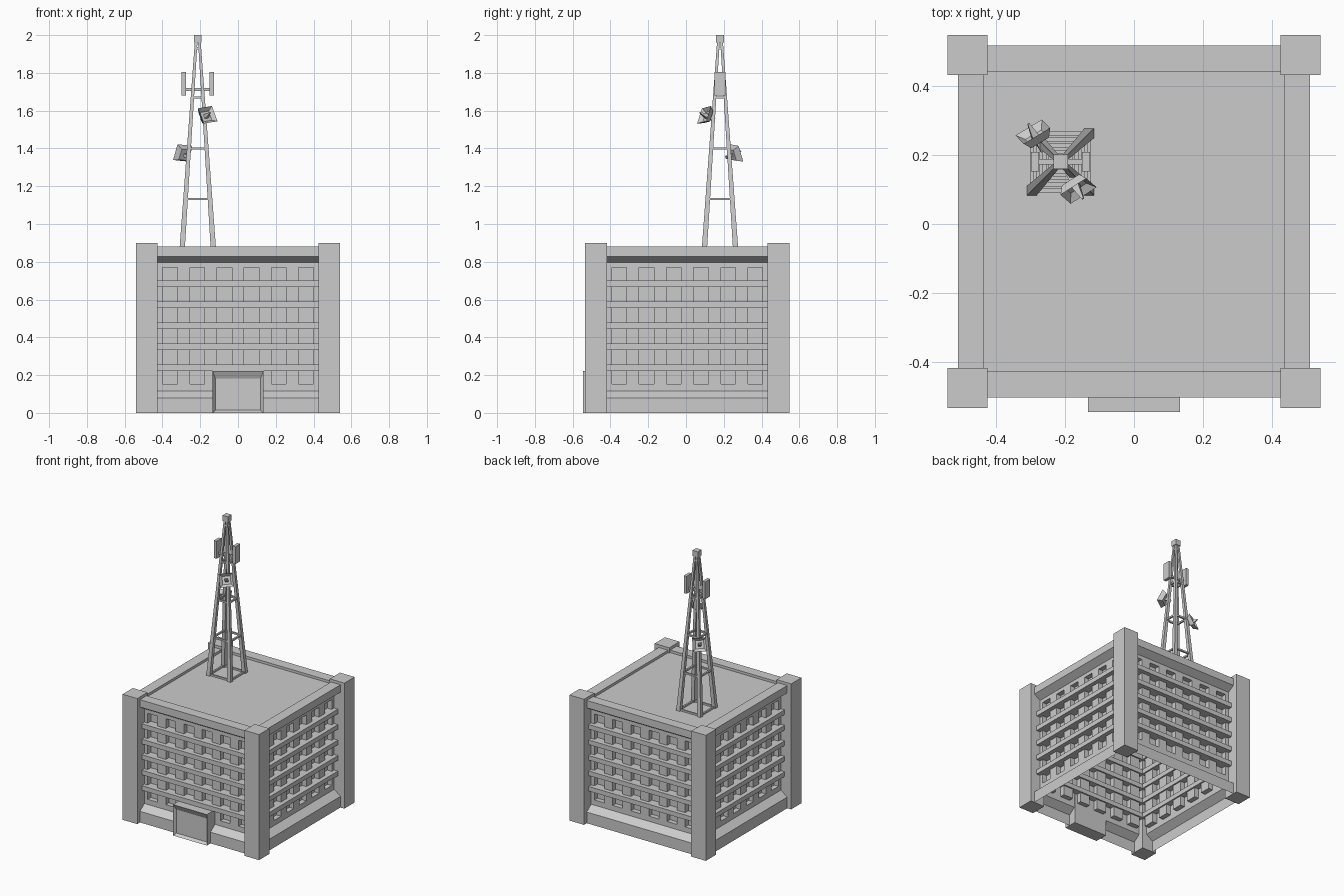
import bpy, bmesh
from math import pi
from mathutils import Vector, Matrix

if "Cube" in bpy.data.objects:
    bpy.data.objects.remove(bpy.data.objects["Cube"])

MID_Y = 0.007
SIDES = ("front", "left", "back", "right")
MAST = Vector((-0.213, 0.18, 0))
ROOF, MAST_TOP = 0.862, 1.965


def finish(name, bm, matrix=Matrix()):
    mesh = bpy.data.meshes.new(name)
    bm.to_mesh(mesh)
    bm.free()
    ob = bpy.data.objects.new(name, mesh)
    ob.matrix_world = matrix
    bpy.context.collection.objects.link(ob)
    return ob


def add_block(bm, low, low_half, high, high_half):
    """Hexahedron between two level rectangles, so it can taper and lean."""
    rings = []
    for c, (hx, hy) in ((low, low_half), (high, high_half)):
        rings.append([bm.verts.new((c[0] + sx * hx, c[1] + sy * hy, c[2]))
                      for sx, sy in ((-1, -1), (1, -1), (1, 1), (-1, 1))])
    a, b = rings
    bm.faces.new(a[::-1])
    bm.faces.new(b)
    for i in range(4):
        j = (i + 1) % 4
        bm.faces.new((a[i], a[j], b[j], b[i]))


def add_box(bm, x, y, z):
    cx, cy = sum(x) / 2, sum(y) / 2
    half = ((x[1] - x[0]) / 2, (y[1] - y[0]) / 2)
    add_block(bm, (cx, cy, z[0]), half, (cx, cy, z[1]), half)


def box(name, x, y, z, matrix=Matrix()):
    bm = bmesh.new()
    add_box(bm, x, y, z)
    return finish(name, bm, matrix)


# Wall skin: swept profile with recessed windows
FLOORS, COLUMNS = 6, 6
PITCH, LEDGE = 0.111, 0.033
WALL, BASE = 0.46, 0.51


def wall(name, matrix):
    xs = [-0.47]
    for i in range(COLUMNS):
        c = (i - (COLUMNS - 1) / 2) * 0.144
        xs += [c - 0.039, c + 0.039]
    xs.append(0.47)
    profile = [(BASE, 0), (BASE, 0.08), (WALL, 0.117)]
    for i in range(FLOORS):
        z = 0.145 + PITCH * i
        profile += [(WALL, max(z, 0.154)), (WALL, min(z + PITCH - LEDGE, 0.77))]
    profile += [(WALL, 0.796), (BASE, 0.827), (BASE, 0.88),
                (0.435, 0.88), (0.435, ROOF - 0.005)]
    bm = bmesh.new()
    grid = [[bm.verts.new((x, -d, z)) for x in xs] for d, z in profile]
    panes = []
    for r in range(len(grid) - 1):
        for c in range(len(xs) - 1):
            f = bm.faces.new((grid[r][c], grid[r][c + 1],
                              grid[r + 1][c + 1], grid[r + 1][c]))
            if c % 2 and r % 2 and 3 <= r < 3 + 2 * FLOORS:
                panes.append(f)
    result = bmesh.ops.extrude_discrete_faces(bm, faces=panes)
    for f in result["faces"]:
        bmesh.ops.translate(bm, verts=f.verts[:], vec=(0, 0.035, 0))
    finish(name, bm, matrix)


for n, side in enumerate(SIDES):
    turn = Matrix.Translation((0, MID_Y, 0)) @ Matrix.Rotation(n * pi / 2, 4, "Z")
    wall(side + "_wall", turn)
    # Floor ledges between the corner pillars
    bm = bmesh.new()
    for i in range(FLOORS - 1):
        z = 0.223 + PITCH * i
        add_box(bm, (-0.44, 0.44), (-0.49, -0.415), (z, z + LEDGE))
    finish(side + "_ledges", bm, turn)

# Corner pillars and roof
for fb, sy in (("front", -1), ("back", 1)):
    for lr, sx in (("left", 1), ("right", -1)):
        x, y = sx * 0.483, MID_Y + sy * 0.483
        box(f"{fb}_{lr}_pillar", (x - 0.058, x + 0.058),
            (y - 0.058, y + 0.058), (0, 0.9))
box("roof", (-0.44, 0.44), (MID_Y - 0.44, MID_Y + 0.44), (ROOF - 0.012, ROOF))

# Entrance with recessed door
bm = bmesh.new()
add_box(bm, (-0.134, 0.134), (-0.545, -0.45), (0, 0.222))
bm.normal_update()
door = min(bm.faces, key=lambda f: f.calc_center_median().y)
bmesh.ops.inset_region(bm, faces=[door], thickness=0.02)
bmesh.ops.translate(bm, verts=door.verts[:], vec=(0, 0.02, 0))
for v in door.verts:
    if v.co.z > 0.1:
        v.co.z -= 0.025
finish("entrance", bm)


# Mast: four tapered legs, brace rings and cap
def leg_offset(z):
    return 0.083 + (0.0085 - 0.083) * (z - ROOF) / (MAST_TOP - ROOF)


bm = bmesh.new()
o0, o1 = leg_offset(ROOF), leg_offset(MAST_TOP)
for sx in (-1, 1):
    for sy in (-1, 1):
        add_block(bm, MAST + Vector((sx * o0, sy * o0, ROOF)), (0.014, 0.014),
                  MAST + Vector((sx * o1, sy * o1, MAST_TOP)), (0.007, 0.007))
finish("mast_legs", bm)

bm = bmesh.new()
t = 0.006
for z in (ROOF + t, 1.132, 1.4, 1.67, 1.93):
    o = leg_offset(z)
    for s in (-1, 1):
        add_box(bm, (-o, o), (s * o - t, s * o + t), (z - t, z + t))
        add_box(bm, (s * o - t, s * o + t), (-o, o), (z - t, z + t))
finish("mast_braces", bm, Matrix.Translation(MAST))
box("mast_cap", (-0.021, 0.021), (-0.021, 0.021), (1.96, 2), Matrix.Translation(MAST))

# Panel antennas on a crossbar
at_mast = Matrix.Translation(MAST)
box("antenna_crossbar", (-0.07, 0.07), (-0.008, 0.008), (1.705, 1.721), at_mast)
for name, s in (("left", 1), ("right", -1)):
    x = s * 0.074
    box(name + "_antenna_panel", (x - 0.011, x + 0.011),
        (-0.028, 0.028), (1.68, 1.805), at_mast)


# Square dishes with a feed spike and a mounting arm
def dish(name, centre, facing, roll):
    bm = bmesh.new()
    add_block(bm, (0, 0, -0.018), (0.03, 0.03), (0, 0, 0.012), (0.045, 0.045))
    bm.normal_update()
    face = max(bm.faces, key=lambda f: f.calc_center_median().z)
    bmesh.ops.inset_region(bm, faces=[face], thickness=0.009)
    bmesh.ops.scale(bm, verts=face.verts[:], vec=(0.7, 0.7, 1))
    bmesh.ops.translate(bm, verts=face.verts[:], vec=(0, 0, -0.02))
    add_block(bm, (0, 0, -0.01), (0.012, 0.012), (0, 0, 0.04), (0.003, 0.003))
    add_box(bm, (-0.008, 0.008), (-0.008, 0.008), (-0.055, -0.015))
    aim = Vector(facing).to_track_quat("Z", "Y").to_matrix().to_4x4()
    finish(name, bm, Matrix.Translation(centre) @ aim @ Matrix.Rotation(roll, 4, "Z"))


dish("upper_dish", (-0.166, 0.105, 1.573), (0.44, -0.8, 0.42), 0.15)
dish("lower_dish", (-0.288, 0.258, 1.372), (-0.44, 0.8, 0.36), 0.1)
